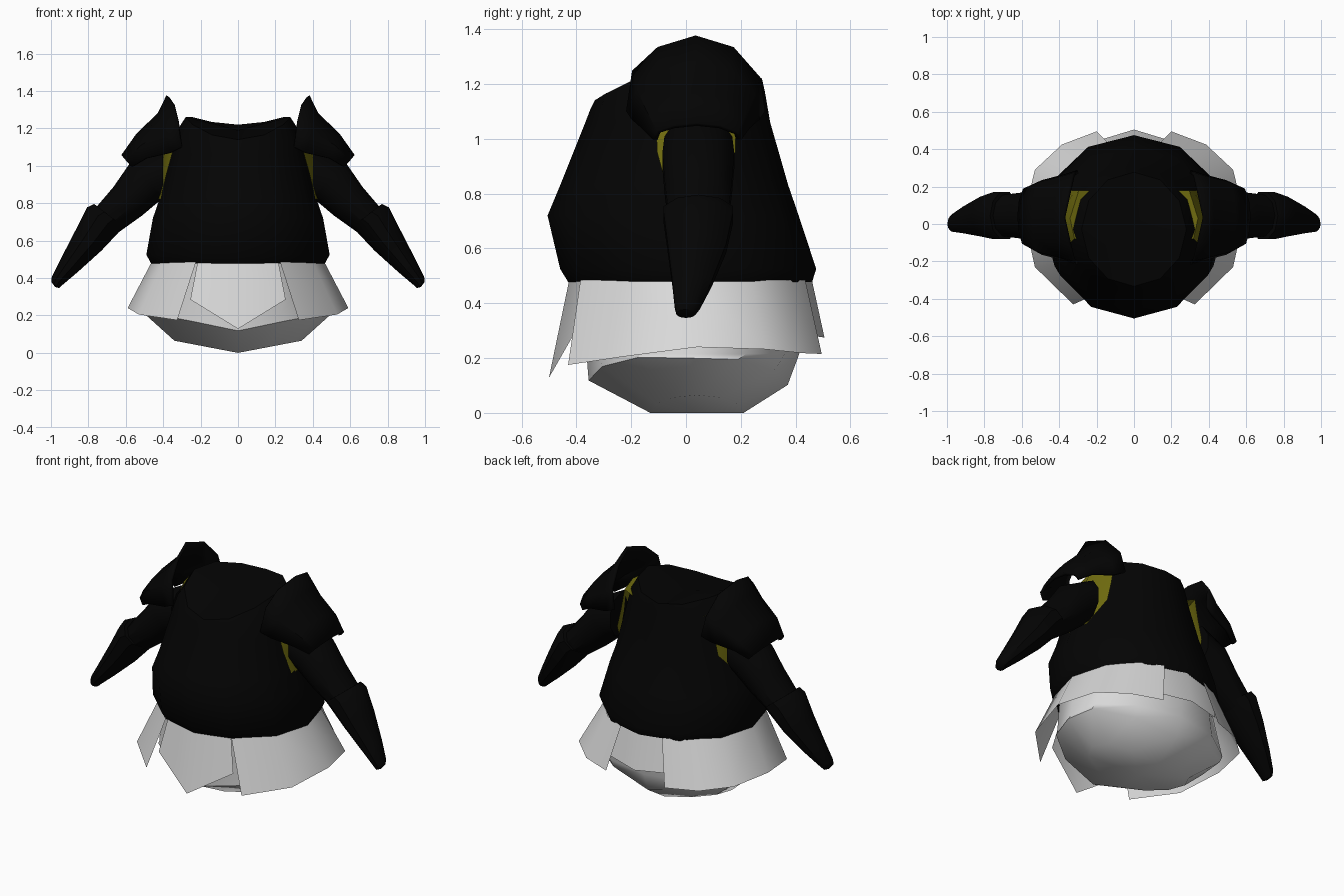
import bpy, bmesh, math
from mathutils import Vector


def material(name, rgb):
    m = bpy.data.materials.new(name)
    m.diffuse_color = (*rgb, 1)
    return m


BLACK = material("black", (0.0011, 0.0011, 0.0011))
GREY = material("light_grey", (0.69, 0.69, 0.69))
YELLOW = material("dark_yellow", (0.165, 0.152, 0.005))


def ring(cy, rx, ry, z, tilt=0.0, bow=0.0, power=2, back=1.0, n=12):
    """Horizontal ellipse; tilt and bow shift z, back widens the rear half."""
    pts = []
    for i in range(n):
        a = 2 * math.pi * i / n
        s = math.sin(a)
        w = rx * (back if s > 0.1 else 1)
        pts.append((w * math.cos(a), cy + ry * s, z + tilt * s + bow * abs(s) ** power))
    return pts


def tube_rings(stations, n=10):
    """Rings across a path in the xz plane; station = (x, z, centre y, half depth, half width)."""
    c = [Vector((s[0], s[2], s[1])) for s in stations]
    d = c[-1] - c[0]
    side = Vector((-d.z, 0, d.x)).normalized()
    rows = []
    for p, s in zip(c, stations):
        rows.append([p + side * s[4] * math.cos(2 * math.pi * i / n)
                     + Vector((0, s[3] * math.sin(2 * math.pi * i / n), 0))
                     for i in range(n)])
    return rows


def loft(name, rows, mat, closed=True, start=None, end=None, angle=40, side=1):
    """Skin rows of points; start and end are optional pole points of caps."""
    bm = bmesh.new()
    vs = [[bm.verts.new((p[0] * side, p[1], p[2])) for p in r] for r in rows]
    n = len(rows[0])
    for a, b in zip(vs, vs[1:]):
        for i in range(n if closed else n - 1):
            j = (i + 1) % n
            bm.faces.new((a[i], a[j], b[j], b[i]))
    for pole, r in ((start, vs[0]), (end, vs[-1])):
        if pole:
            c = bm.verts.new((pole[0] * side, pole[1], pole[2]))
            for i in range(n):
                bm.faces.new((r[i], r[(i + 1) % n], c))
    bmesh.ops.recalc_face_normals(bm, faces=bm.faces)
    me = bpy.data.meshes.new(name)
    bm.to_mesh(me)
    bm.free()
    me.materials.append(mat)
    ob = bpy.data.objects.new(name, me)
    bpy.context.collection.objects.link(ob)
    bpy.ops.object.select_all(action='DESELECT')
    bpy.context.view_layer.objects.active = ob
    ob.select_set(True)
    bpy.ops.object.shade_smooth_by_angle(angle=math.radians(angle))
    return ob


# Torso
loft("torso", [
    ring(0.015, 0.465, 0.445, 0.478),
    ring(0.008, 0.49, 0.467, 0.525),
    ring(-0.047, 0.455, 0.458, 0.72),
    ring(-0.043, 0.417, 0.416, 0.83),
    ring(-0.03, 0.362, 0.337, 1.06),
    ring(-0.03, 0.325, 0.318, 1.19, 0.03, -0.05),
    ring(-0.028, 0.28, 0.305, 1.26, 0.04, -0.08),
], BLACK, start=(0, 0.015, 0.478), end=(0, 0, 1.19))

# Rounded lower body with a keel along its underside
loft("lower_body", [
    [(x, y, 0.065 * abs(x) / 0.34) for x, y, z in ring(0.04, 0.34, 0.17, 0)],
    ring(0.008, 0.49, 0.363, 0.20, -0.008, -0.09, 6, 1.1),
    ring(0.025, 0.485, 0.388, 0.215, back=1.1),
    ring(0.015, 0.44, 0.41, 0.485),
], GREY, start=(0, 0.04, 0))

# Front and back skirt flaps
loft("front_flap", [
    [(-0.215, -0.375, 0.49), (0, -0.425, 0.49), (0.215, -0.375, 0.49)],
    [(-0.255, -0.41, 0.285), (0, -0.50, 0.128), (0.255, -0.41, 0.285)],
], GREY, closed=False)
loft("back_flap", [
    [(-0.23, 0.39, 0.49), (0, 0.458, 0.49), (0.23, 0.39, 0.49)],
    [(-0.23, 0.435, 0.285), (0, 0.505, 0.275), (0.23, 0.435, 0.285)],
], GREY, closed=False)

# Shoulder pad arch: rim x, y and z
arch = [(0.30, -0.21, 1.10), (0.322, -0.19, 1.245), (0.345, -0.10, 1.33), (0.375, 0.035, 1.372),
        (0.345, 0.17, 1.33), (0.322, 0.265, 1.22), (0.30, 0.28, 1.10)]


def pad_row(x, slope, cy, squeeze, z, rise):
    """Arch scaled down towards the outer edge of the pad."""
    return [(x + slope * (h - 1.10), cy + (y - 0.035) * squeeze, z + (h - 1.10) * rise)
            for _, y, h in arch]


for side, label in ((-1, "left"), (1, "right")):
    # Wide skirt panel on each side
    loft(label + "_skirt_panel", [
        [(0.225, -0.385, 0.485), (0.40, -0.21, 0.485), (0.462, 0.015, 0.485),
         (0.40, 0.237, 0.485), (0.27, 0.375, 0.485), (0.14, 0.435, 0.485)],
        [(0.325, -0.43, 0.175), (0.53, -0.23, 0.205), (0.59, 0.04, 0.24),
         (0.53, 0.29, 0.232), (0.385, 0.425, 0.218), (0.20, 0.495, 0.215)],
    ], GREY, closed=False, side=side)

    # Yellow armhole panel, narrowing towards its lower end
    loft(label + "_armhole_panel", [
        [(0.414, -0.07, 0.82), (0.426, 0.0, 0.82), (0.405, 0.07, 0.82)],
        [(0.384, -0.105, 0.95), (0.410, 0.02, 0.95), (0.345, 0.18, 0.95)],
        [(0.352, -0.11, 1.065), (0.40, 0.02, 1.065), (0.318, 0.18, 1.065)],
        [(0.318, -0.08, 1.19), (0.342, 0.03, 1.19), (0.295, 0.18, 1.19)],
        [(0.25, -0.08, 1.16), (0.25, 0.03, 1.16), (0.23, 0.18, 1.16)],
    ], YELLOW, closed=False, side=side)

    # Upper arm, starting from an upright oval at the armhole
    root = [(0.40, 0.045 + 0.13 * math.sin(2 * math.pi * i / 10),
             0.965 + 0.14 * math.cos(2 * math.pi * i / 10)) for i in range(10)]
    loft(label + "_upper_arm", [root] + tube_rings([
        (0.49, 0.92, 0.045, 0.138, 0.128),
        (0.59, 0.81, 0.045, 0.128, 0.108), (0.71, 0.70, 0.045, 0.112, 0.088)]),
        BLACK, start=(0.40, 0.045, 0.965), end=(0.71, 0.045, 0.70), side=side)

    # Forearm with flared cuff, tapering to the hand
    loft(label + "_forearm", tube_rings([
        (0.69, 0.735, 0.045, 0.133, 0.10), (0.722, 0.712, 0.045, 0.133, 0.108),
        (0.80, 0.60, 0.04, 0.112, 0.088), (0.90, 0.47, 0.022, 0.075, 0.058),
        (0.967, 0.385, 0.005, 0.048, 0.036), (0.977, 0.362, 0.0, 0.036, 0.026)]),
        BLACK, start=(0.69, 0.045, 0.735), end=(0.977, 0.0, 0.352), side=side)

    # Shoulder pad: raised rim, waist, then the flared outer plate
    pad = loft(label + "_shoulder_pad", [
        arch,
        pad_row(0.36, 0.23, 0.035, 0.92, 1.07, 0.76),
        pad_row(0.49, 0.18, 0.035, 0.78, 1.04, 0.45),
        pad_row(0.565, 0.19, 0.04, 0.62, 0.995, 0.21),
    ], BLACK, closed=False, side=side)
    mod = pad.modifiers.new("thickness", 'SOLIDIFY')
    mod.thickness = 0.018
    mod.offset = 0
